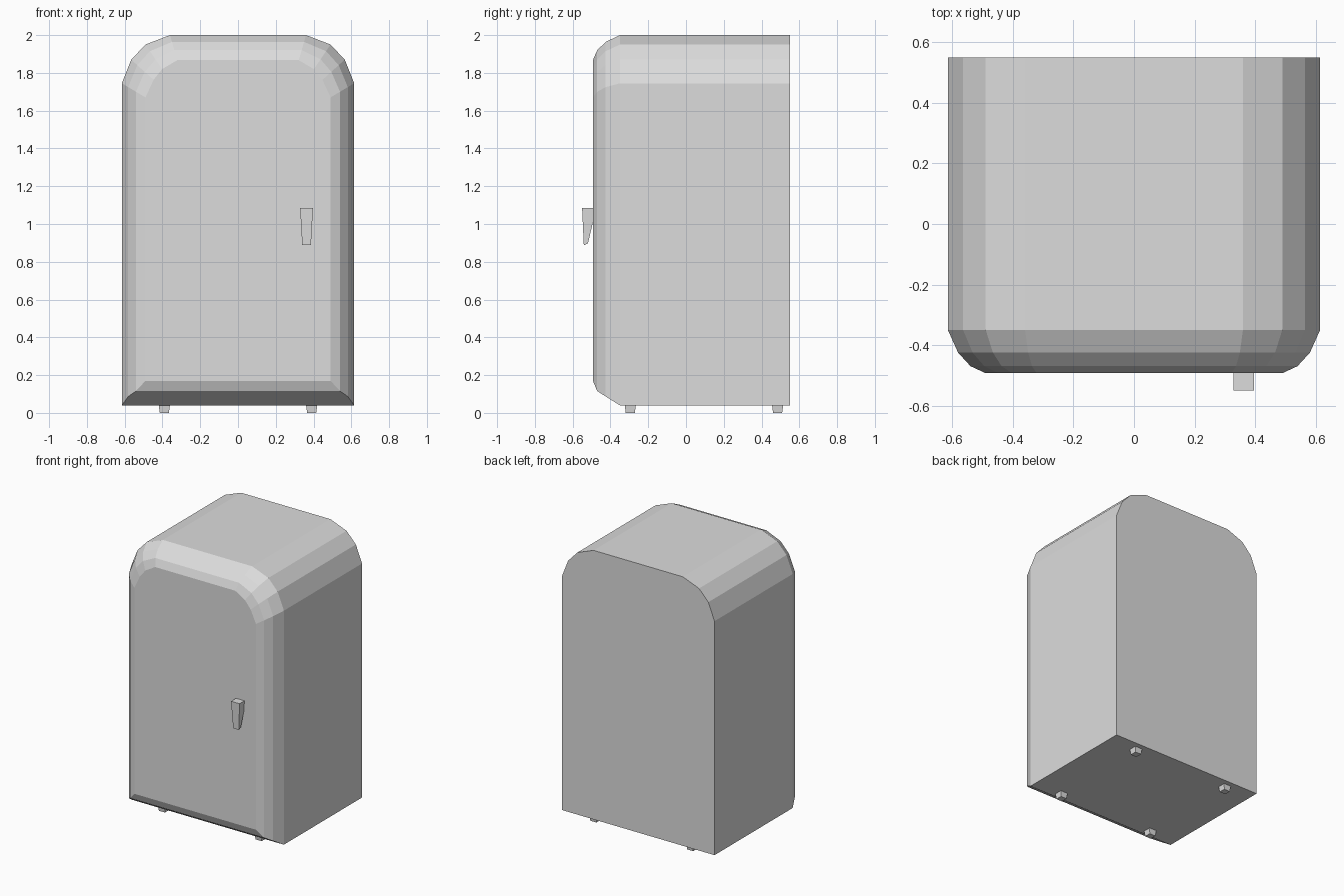
import bpy
import bmesh

cube = bpy.data.objects.get("Cube")
if cube:
    bpy.data.objects.remove(cube, do_unlink=True)

# Single enamel colour
GREY = (0.72, 0.72, 0.72, 1.0)
enamel = bpy.data.materials.new("light_grey")
enamel.use_nodes = True
enamel.diffuse_color = GREY
enamel.node_tree.nodes["Principled BSDF"].inputs["Base Color"].default_value = GREY


def loft(name, rings):
    """Skin a stack of closed rings and cap both ends."""
    bm = bmesh.new()
    loops = [[bm.verts.new(p) for p in ring] for ring in rings]
    for a, b in zip(loops, loops[1:]):
        for i in range(len(a)):
            j = (i + 1) % len(a)
            bm.faces.new((a[i], a[j], b[j], b[i]))
    bm.faces.new(loops[0])
    bm.faces.new(loops[-1])
    bmesh.ops.recalc_face_normals(bm, faces=bm.faces[:])
    mesh = bpy.data.meshes.new(name)
    bm.to_mesh(mesh)
    bm.free()
    mesh.materials.append(enamel)
    obj = bpy.data.objects.new(name, mesh)
    bpy.context.collection.objects.link(obj)
    return obj


def rect(x, hx, y0, y1, z0, z1):
    """Rectangle ring whose height runs from z0 at y0 to z1 at y1."""
    return [(x - hx, y0, z0), (x + hx, y0, z0), (x + hx, y1, z1), (x - hx, y1, z1)]


# Cabinet: arched half profile, with the inset each point takes toward the door
bottom, bottom_inset = (0.615, 0.04), (0.125, 0.13)
arch = [(0.615, 1.745), (0.565, 1.87), (0.49, 1.95), (0.36, 2.0)]
arch_inset = [(0.125, 0.075), (0.118, 0.107), (0.088, 0.13), (0.038, 0.133)]


def cabinet_ring(y, t, t_bottom):
    half = [(bottom[0] - t * bottom_inset[0], bottom[1] + t_bottom * bottom_inset[1])]
    half += [(p[0] - t * d[0], p[1] - t * d[1]) for p, d in zip(arch, arch_inset)]
    points = half + [(-x, z) for x, z in reversed(half)]
    return [(x, y, z) for x, z in points]


loft("cabinet", [
    cabinet_ring(0.55, 0, 0),
    cabinet_ring(-0.35, 0, 0),
    cabinet_ring(-0.425, 0.27, 0.36),
    cabinet_ring(-0.47, 0.6, 0.58),
    cabinet_ring(-0.493, 1, 1),
])

# Door handle tapering downward
loft("door_handle", [
    rect(0.363, 0.034, -0.55, -0.475, 1.085, 1.085),
    rect(0.363, 0.023, -0.541, -0.519, 0.888, 0.897),
])

# Four tapered feet
for side, x in (("left", 0.39), ("right", -0.39)):
    for end, y in (("front", -0.295), ("back", 0.485)):
        loft(f"{end}_{side}_foot", [
            rect(x, 0.03, y - 0.03, y + 0.03, 0.045, 0.045),
            rect(x, 0.024, y - 0.024, y + 0.024, 0.0, 0.0),
        ])
